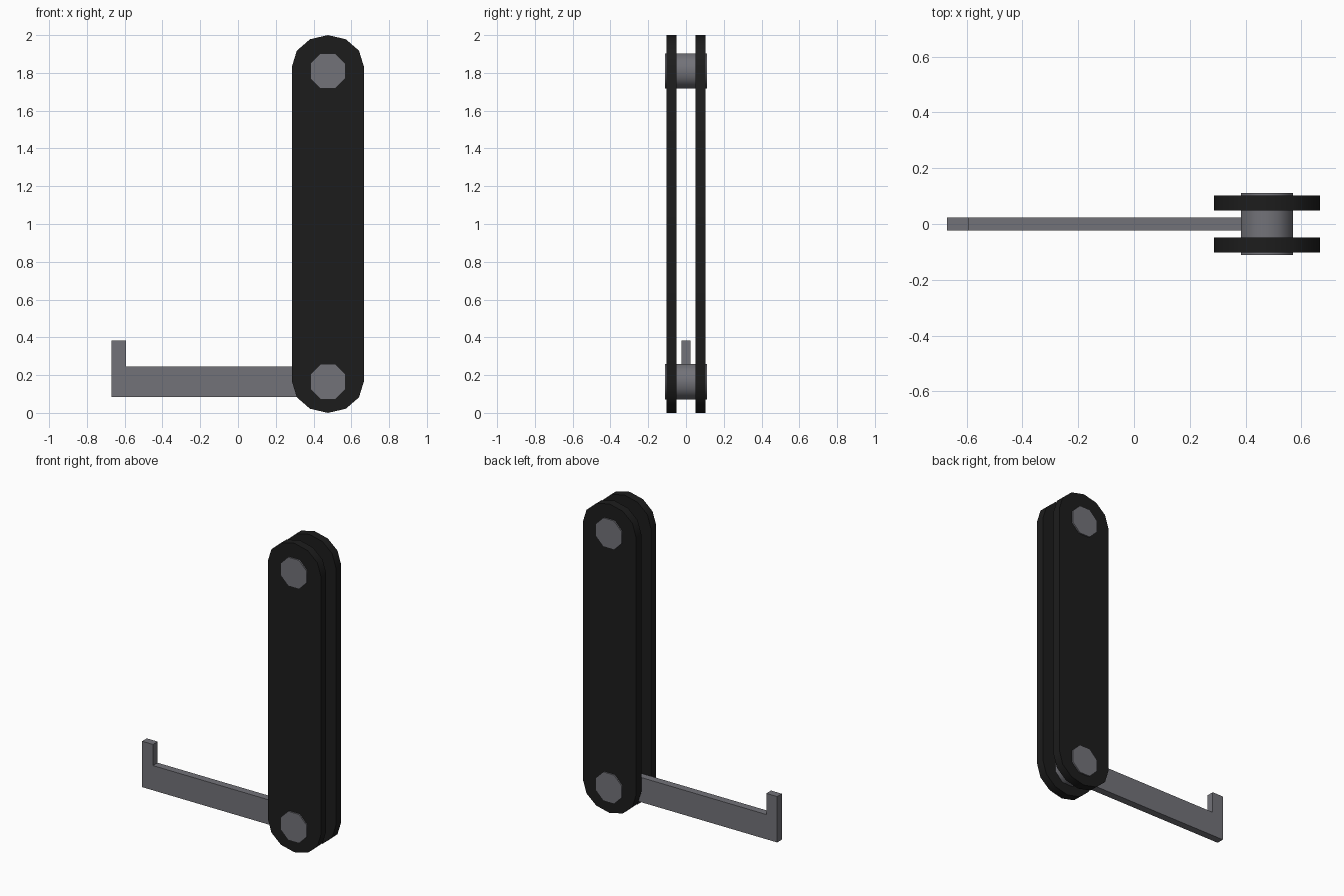
import bpy, bmesh
from math import pi, sin, cos, radians

if "Cube" in bpy.data.objects:
    bpy.data.objects.remove(bpy.data.objects["Cube"])

CX = 0.476            # x of the pins and side plates
Z_LOW, Z_HIGH = 0.165, 1.835

black = bpy.data.materials.new("black_plate")
black.diffuse_color = (0.012, 0.012, 0.012, 1)
black.use_nodes = True
black.node_tree.nodes["Principled BSDF"].inputs["Base Color"].default_value = black.diffuse_color
grey = bpy.data.materials.new("grey_metal")
grey.diffuse_color = (0.17, 0.17, 0.19, 1)
grey.use_nodes = True
grey.node_tree.nodes["Principled BSDF"].inputs["Base Color"].default_value = grey.diffuse_color


def extrude_profile(name, points, y0, y1, mat, smooth=None):
    """Extrude an (x, z) outline from y0 to y1."""
    bm = bmesh.new()
    face = bm.faces.new([bm.verts.new((x, y0, z)) for x, z in points])
    ext = bmesh.ops.extrude_face_region(bm, geom=[face])
    verts = [g for g in ext["geom"] if isinstance(g, bmesh.types.BMVert)]
    bmesh.ops.translate(bm, verts=verts, vec=(0, y1 - y0, 0))
    bmesh.ops.recalc_face_normals(bm, faces=bm.faces)
    mesh = bpy.data.meshes.new(name)
    bm.to_mesh(mesh)
    bm.free()
    mesh.materials.append(mat)
    obj = bpy.data.objects.new(name, mesh)
    bpy.context.collection.objects.link(obj)
    if smooth:
        bpy.ops.object.select_all(action='DESELECT')
        obj.select_set(True)
        bpy.context.view_layer.objects.active = obj
        bpy.ops.object.shade_smooth_by_angle(angle=radians(smooth))
    return obj


# Side plates: long stadium with faceted ends
def arc(zc, start):
    return [(CX + 0.19 * cos(start + i * pi / 6), zc + 0.165 * sin(start + i * pi / 6))
            for i in range(7)]

outline = arc(Z_HIGH, 0) + arc(Z_LOW, pi)
extrude_profile("front_plate", outline, -0.103, -0.049, black, 35)
extrude_profile("back_plate", outline, 0.049, 0.103, black, 35)

# Octagonal pins through both plates
for name, zc in (("lower_pin", 0.165), ("upper_pin", 1.81)):
    octagon = [(CX + 0.101 * cos(pi / 8 + i * pi / 4), zc + 0.101 * sin(pi / 8 + i * pi / 4))
               for i in range(8)]
    extrude_profile(name, octagon, -0.112, 0.112, grey, 50)

# Hooked arm held by the lower pin
arm = [(-0.67, 0.085), (CX, 0.085), (CX, 0.245), (-0.592, 0.245), (-0.592, 0.382), (-0.67, 0.382)]
extrude_profile("hooked_arm", arm, -0.024, 0.024, grey)
